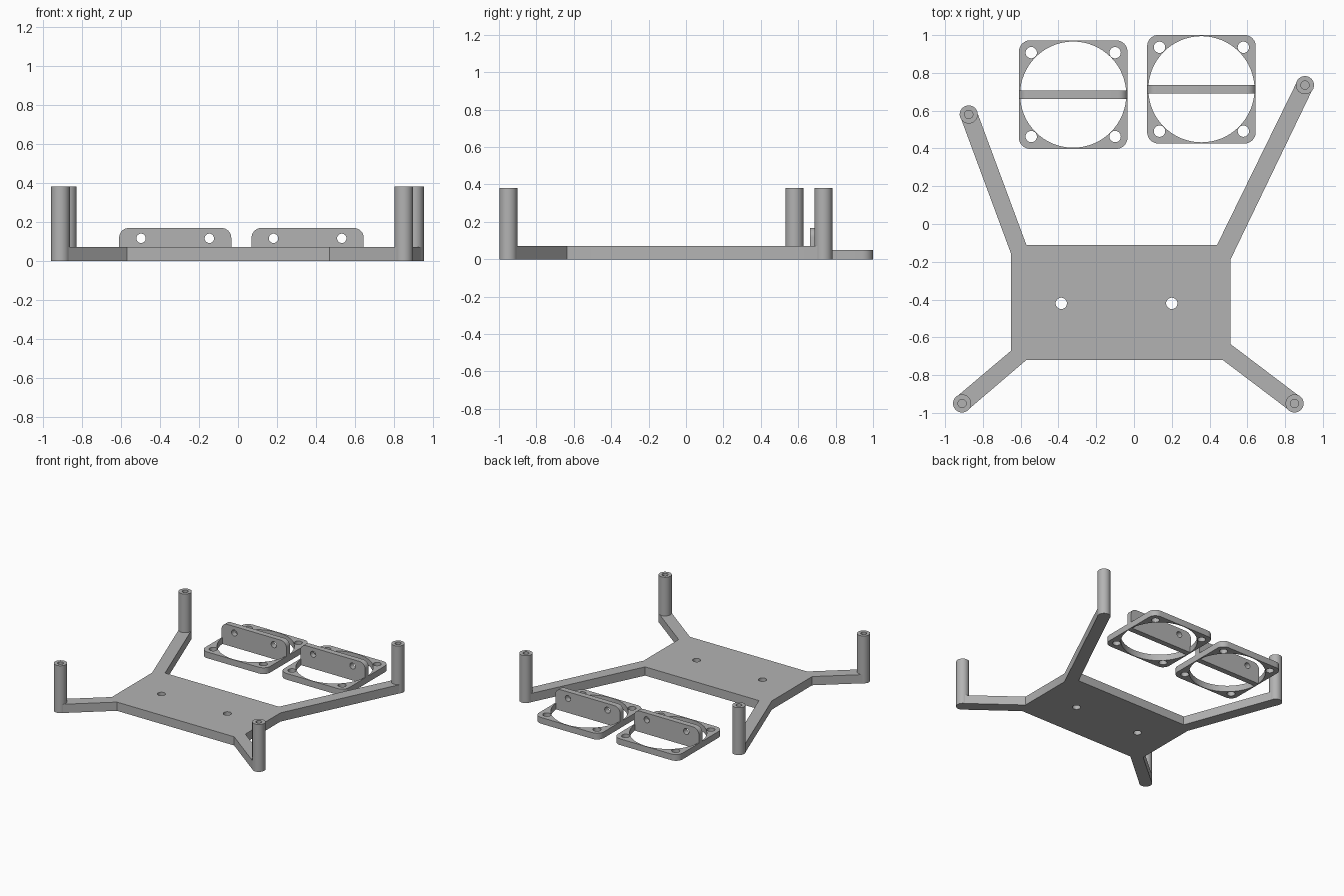
import bpy, bmesh, math
from mathutils import Matrix, Vector

if "Cube" in bpy.data.objects:
    bpy.data.objects.remove(bpy.data.objects["Cube"])

grey = bpy.data.materials.new("grey plastic")
grey.diffuse_color = (0.45, 0.45, 0.45, 1)
grey.use_nodes = True
grey.node_tree.nodes["Principled BSDF"].inputs["Base Color"].default_value = grey.diffuse_color


def finish(obj):
    obj.data.materials.clear()
    obj.data.materials.append(grey)
    bpy.ops.object.select_all(action='DESELECT')
    obj.select_set(True)
    bpy.context.view_layer.objects.active = obj
    bpy.ops.object.shade_smooth_by_angle(angle=math.radians(30))
    return obj


def circle(x, y, r, n=32):
    return [(x + r * math.cos(2 * math.pi * i / n), y + r * math.sin(2 * math.pi * i / n))
            for i in range(n)]


def rounded(x0, y0, x1, y1, r, low_r=None, n=8):
    """Rectangle outline; low_r is the radius of the two lower corners."""
    low = r if low_r is None else low_r
    pts = []
    for cx, cy, sx, sy, rad, a0 in ((x1, y1, -1, -1, r, 0), (x0, y1, 1, -1, r, 90),
                                    (x0, y0, 1, 1, low, 180), (x1, y0, -1, 1, low, 270)):
        if rad == 0:
            pts.append((cx, cy))
            continue
        for i in range(n + 1):
            a = math.radians(a0 + 90 * i / n)
            pts.append((cx + sx * rad + rad * math.cos(a), cy + sy * rad + rad * math.sin(a)))
    return pts


def plate(name, loops, thick, matrix=Matrix()):
    """Flat plate from an outline and hole loops, from z = 0 to z = thick."""
    cu = bpy.data.curves.new(name + "_outline", 'CURVE')
    cu.dimensions, cu.fill_mode, cu.extrude = '2D', 'BOTH', thick / 2
    for loop in loops:
        sp = cu.splines.new('POLY')
        sp.points.add(len(loop) - 1)
        for p, (x, y) in zip(sp.points, loop):
            p.co = (x, y, 0, 1)
        sp.use_cyclic_u = True
    tmp = bpy.data.objects.new(name + "_outline", cu)
    bpy.context.collection.objects.link(tmp)
    dg = bpy.context.evaluated_depsgraph_get()
    me = bpy.data.meshes.new_from_object(tmp.evaluated_get(dg))
    bpy.data.objects.remove(tmp)
    bm = bmesh.new()
    bm.from_mesh(me)
    bmesh.ops.remove_doubles(bm, verts=bm.verts, dist=1e-5)
    bmesh.ops.transform(bm, verts=bm.verts,
                        matrix=matrix @ Matrix.Translation((0, 0, thick / 2)))
    bmesh.ops.recalc_face_normals(bm, faces=bm.faces)
    bm.to_mesh(me)
    bm.free()
    obj = bpy.data.objects.new(name, me)
    bpy.context.collection.objects.link(obj)
    return finish(obj)


def post(name, x, y, R=0.048, r=0.022, h=0.38, floor=0.1):
    """Round post with a blind screw hole in the top."""
    bm = bmesh.new()
    prof = [(0, 0), (R, 0), (R, h), (r, h), (r, floor), (0, floor)]
    vs = [bm.verts.new((a, 0, z)) for a, z in prof]
    es = [bm.edges.new(e) for e in zip(vs, vs[1:])]
    bmesh.ops.spin(bm, geom=vs + es, cent=(0, 0, 0), axis=(0, 0, 1),
                   angle=2 * math.pi, steps=32)
    bmesh.ops.remove_doubles(bm, verts=bm.verts, dist=1e-5)
    bmesh.ops.recalc_face_normals(bm, faces=bm.faces)
    me = bpy.data.meshes.new(name)
    bm.to_mesh(me)
    bm.free()
    obj = bpy.data.objects.new(name, me)
    obj.location = (x, y, 0)
    bpy.context.collection.objects.link(obj)
    finish(obj)


# Base plate with four arms: (root start, post centre, root end), anticlockwise
arms = {
    "front_left": ((-0.65, -0.67), (-0.91, -0.95), (-0.57, -0.72)),
    "front_right": ((0.47, -0.72), (0.85, -0.95), (0.51, -0.635)),
    "back_right": ((0.51, -0.19), (0.905, 0.735), (0.44, -0.11)),
    "back_left": ((-0.57, -0.11), (-0.875, 0.58), (-0.65, -0.16)),
}
outline = []
for name, (a, p, b) in arms.items():
    a, p, b = Vector(a), Vector(p), Vector(b)
    d = (p - (a + b) / 2).normalized()
    side = Vector((d.y, -d.x)) * 0.046
    outline += [a[:], (p + side)[:], (p - side)[:], b[:]]
    post(name + "_post", p.x, p.y)
plate("base_with_arms", [outline, circle(-0.385, -0.42, 0.03), circle(0.2, -0.42, 0.03)], 0.07)

# Two fan frames, each with an upright drilled tab across the opening
half = 0.2875
for name, cx, cy in (("left", -0.322, 0.685), ("right", 0.357, 0.7135)):
    holes = [circle(sx * 0.222, sy * 0.222, 0.03) for sx in (-1, 1) for sy in (-1, 1)]
    plate(name + "_fan_frame",
          [rounded(-half, -half, half, half, 0.06), circle(0, 0, 0.281, 64)] + holes,
          0.05, Matrix.Translation((cx, cy, 0)))
    plate(name + "_fan_tab",
          [rounded(-half, 0, half, 0.168, 0.05, 0),
           circle(-0.175, 0.115, 0.024), circle(0.175, 0.115, 0.024)],
          0.045, Matrix.Translation((cx, cy + 0.0225, 0)) @ Matrix.Rotation(math.pi / 2, 4, 'X'))
